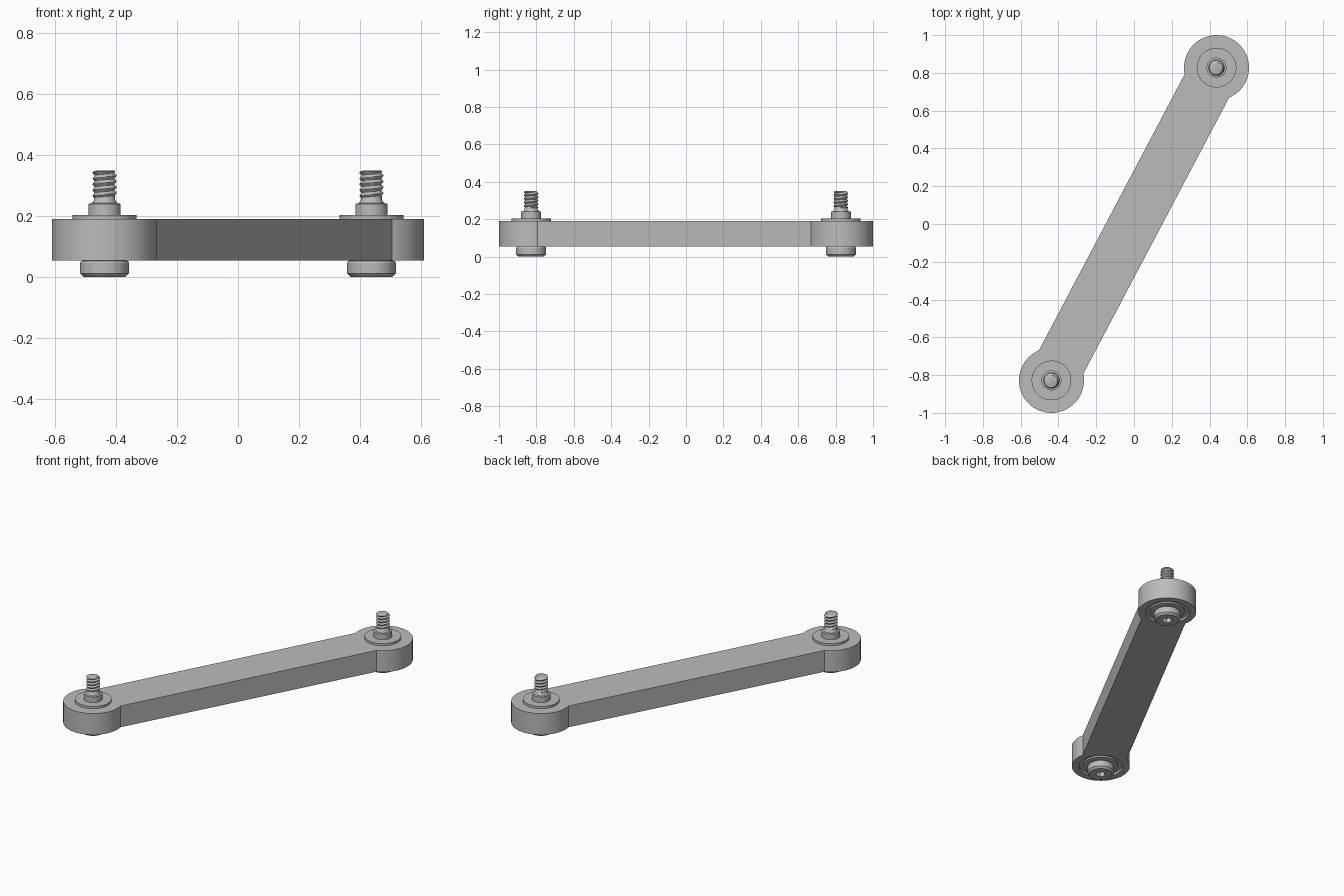
import bpy, bmesh
from math import sin, cos, pi, tau, asin, atan2, radians
from mathutils import Matrix, Vector

if "Cube" in bpy.data.objects:
    bpy.data.objects.remove(bpy.data.objects["Cube"])

metal = bpy.data.materials.new("grey metal")
metal.use_nodes = True
GREY = (0.5, 0.5, 0.5, 1)
metal.diffuse_color = GREY
metal.node_tree.nodes["Principled BSDF"].inputs["Base Color"].default_value = GREY

PIVOT = Vector((0.437, 0.828, 0))
REACH = PIVOT.length
EYE_R, BAR_HALF = 0.172, 0.133
BOTTOM, TOP = 0.055, 0.19


def finish(name, bm, loc=(0, 0, 0)):
    bmesh.ops.recalc_face_normals(bm, faces=bm.faces)
    mesh = bpy.data.meshes.new(name)
    bm.to_mesh(mesh)
    bm.free()
    mesh.materials.append(metal)
    obj = bpy.data.objects.new(name, mesh)
    bpy.context.collection.objects.link(obj)
    obj.location = loc
    return obj


def smooth(obj):
    bpy.ops.object.select_all(action="DESELECT")
    obj.select_set(True)
    bpy.context.view_layer.objects.active = obj
    bpy.ops.object.shade_smooth_by_angle(angle=radians(30))


def turned(name, profile, loc, radius=lambda r, z, a: r, n=48):
    """Closed solid from (radius, height) rings, capped at both ends."""
    bm = bmesh.new()
    rings = []
    for r, z in profile:
        ring = []
        for i in range(n):
            a = tau * i / n
            rr = radius(r, z, a)
            ring.append(bm.verts.new((rr * cos(a), rr * sin(a), z)))
        rings.append(ring)
    for low, high in zip(rings, rings[1:]):
        for i in range(n):
            j = (i + 1) % n
            bm.faces.new((low[i], low[j], high[j], high[i]))
    bm.faces.new(rings[0])
    bm.faces.new(rings[-1])
    return finish(name, bm, loc)


# Link arm: straight bar with a round eye at each end, drawn along x then turned
bm = bmesh.new()
joint = asin(BAR_HALF / EYE_R)
sweep = pi - joint
outline = []
for side in (1, -1):
    for i in range(57):
        a = -sweep + 2 * sweep * i / 56
        outline.append(bm.verts.new((side * (REACH + EYE_R * cos(a)),
                                     side * EYE_R * sin(a), BOTTOM)))
base = bm.faces.new(outline)
top = bmesh.ops.extrude_face_region(bm, geom=[base])["geom"]
bmesh.ops.translate(bm, vec=(0, 0, TOP - BOTTOM),
                    verts=[v for v in top if isinstance(v, bmesh.types.BMVert)])
bm.transform(Matrix.Rotation(atan2(PIVOT.y, PIVOT.x), 4, "Z"))
arm = finish("link_arm", bm)

# Shallow bearing pockets under both eyes
for side in (1, -1):
    cutter = turned("pocket_cutter", [(0.13, 0), (0.13, BOTTOM + 0.015)], side * PIVOT)
    cutter.hide_render = True
    cut = arm.modifiers.new("pocket", "BOOLEAN")
    cut.operation = "DIFFERENCE"
    cut.solver = "EXACT"
    cut.object = cutter
    bpy.context.view_layer.objects.active = arm
    bpy.ops.object.modifier_apply(modifier=cut.name)
    bpy.data.objects.remove(cutter)
smooth(arm)

SOCKET, PITCH = 0.03, 0.019


def hex_socket(r, z, a):
    return r * cos(pi / 6) / cos(a % (pi / 3) - pi / 6) if r == SOCKET else r


def thread(r, z, a):
    phase = (z / PITCH - a / tau) % 1
    return r - 0.008 * abs(2 * phase - 1)


for prefix, side in (("back", 1), ("front", -1)):
    loc = side * PIVOT
    parts = [
        # Flange washer on top and bearing ring in the pocket
        turned(prefix + "_flange", [(0.105, TOP - 0.01), (0.105, 0.204)], loc),
        turned(prefix + "_bearing_ring", [(0.103, 0.08), (0.103, 0.06)], loc),
        # Screw head with a hex socket
        turned(prefix + "_screw_head",
               [(SOCKET, 0.03), (SOCKET, 0), (0.068, 0), (0.08, 0.012),
                (0.08, 0.047), (0.076, 0.053), (0.066, 0.055), (0.066, 0.09)],
               loc, hex_socket),
        # Collar and undercut neck
        turned(prefix + "_collar",
               [(0.053, 0.19), (0.053, 0.24), (0.042, 0.242), (0.035, 0.252),
                (0.033, 0.275)], loc),
        # Threaded stud
        turned(prefix + "_thread",
               [(0.033, 0.258)] + [(0.04, 0.262 + 0.084 * i / 44) for i in range(45)]
               + [(0.032, 0.35)], loc, thread, 36),
    ]
    for part in parts:
        smooth(part)
